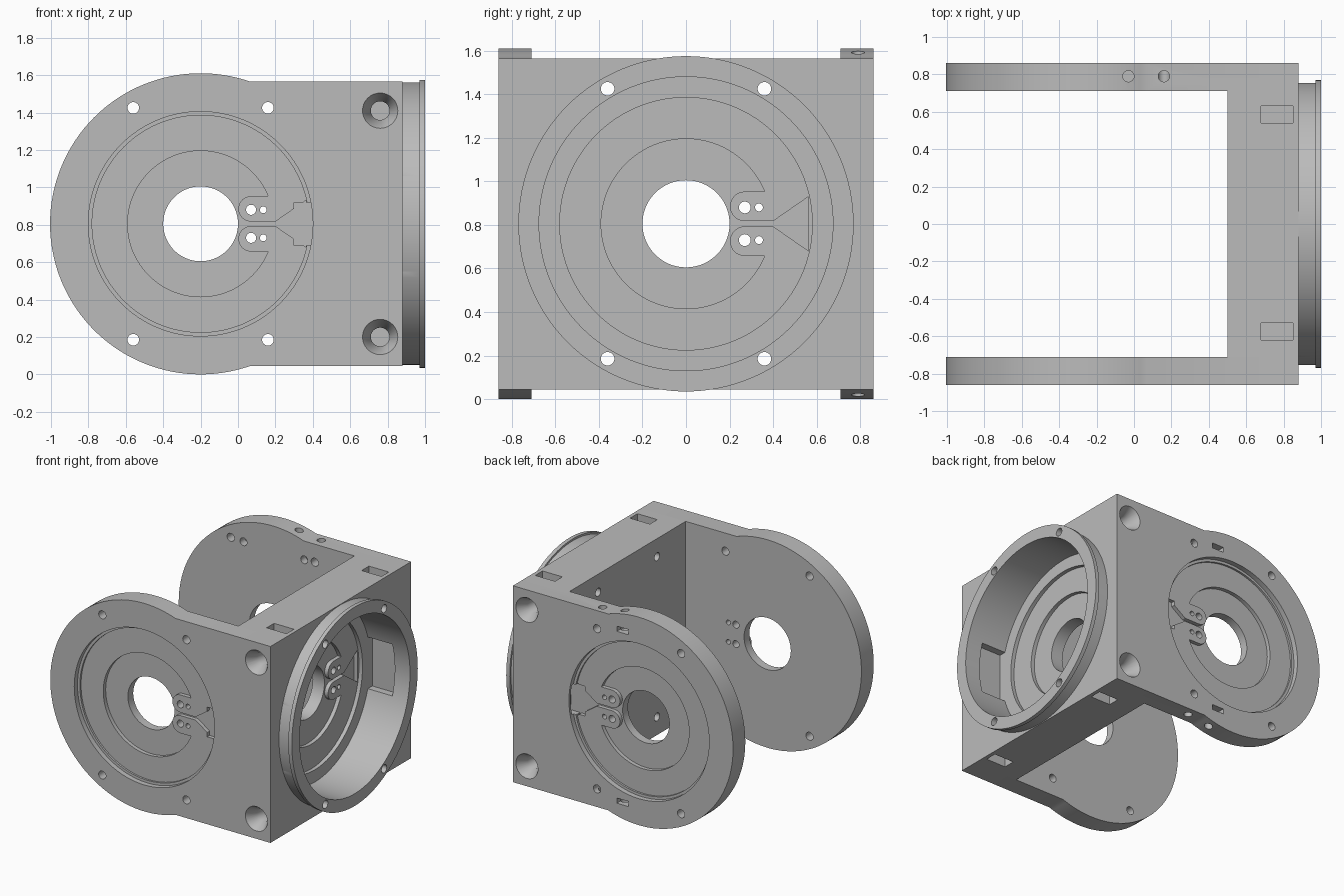
import bpy, bmesh, math
from mathutils import Matrix, Vector

old = bpy.data.objects.get("Cube")
if old:
    bpy.data.objects.remove(old, do_unlink=True)

grey = bpy.data.materials.new("plain_grey")
grey.use_nodes = True
colour = (0.5, 0.5, 0.5, 1)
grey.diffuse_color = colour
grey.node_tree.nodes["Principled BSDF"].inputs["Base Color"].default_value = colour

MID = 0.805      # height of all bore axes
ARM = 0.86       # outer face of the arms
WEB = 0.71       # inner face of the arms


def frame(origin, x, y, z):
    m = Matrix((x, y, z)).transposed().to_4x4()
    m.translation = Vector(origin)
    return m


def make(name, bm, place=Matrix()):
    bmesh.ops.transform(bm, matrix=place, verts=bm.verts)
    bmesh.ops.recalc_face_normals(bm, faces=bm.faces)
    mesh = bpy.data.meshes.new(name)
    bm.to_mesh(mesh)
    bm.free()
    mesh.materials.append(grey)
    ob = bpy.data.objects.new(name, mesh)
    bpy.context.collection.objects.link(ob)
    return ob


def box(lo, hi, place=Matrix(), name="cutter"):
    bm = bmesh.new()
    bmesh.ops.create_cube(bm, size=1)
    for v in bm.verts:
        v.co = [hi[i] if v.co[i] > 0 else lo[i] for i in range(3)]
    return make(name, bm, place)


def rod(u, v, r, w0, w1, place=Matrix(), r_top=None, name="cutter"):
    """Cylinder or cone along local z from w0 to w1."""
    bm = bmesh.new()
    bmesh.ops.create_cone(bm, cap_ends=True, segments=128 if r > 0.15 else 32,
                          radius1=r, radius2=r if r_top is None else r_top, depth=w1 - w0)
    bmesh.ops.translate(bm, vec=(u, v, (w0 + w1) / 2), verts=bm.verts)
    return make(name, bm, place)


def prism(points, w0, w1, place):
    bm = bmesh.new()
    face = bm.faces.new([bm.verts.new((u, v, w0)) for u, v in points])
    top = bmesh.ops.extrude_face_region(bm, geom=[face])["geom"]
    bmesh.ops.translate(bm, vec=(0, 0, w1 - w0),
                        verts=[g for g in top if isinstance(g, bmesh.types.BMVert)])
    return make("cutter", bm, place)


def combine(target, tool, operation="DIFFERENCE", keep=False):
    mod = target.modifiers.new("combine", "BOOLEAN")
    mod.object, mod.operation, mod.solver = tool, operation, "EXACT"
    bpy.context.view_layer.objects.active = target
    bpy.ops.object.modifier_apply(modifier=mod.name)
    if not keep:
        bpy.data.objects.remove(tool, do_unlink=True)


def recess(target, place, lip, depths, thick):
    """Stepped circular seat with a centre hole, wire tabs and bolt holes."""
    out = 0.05
    d0, d1, d2 = depths
    combine(target, rod(0, 0, lip, -d0, out, place))
    combine(target, rod(0, 0, 0.58, -d1, out, place))
    # lower inner floor, leaving two rounded tabs standing
    floor = rod(0, 0, 0.39, -d2, out, place)
    for s in (-1, 1):
        tab = rod(0.27, s * 0.08, 0.068, -thick, 2 * out, place)
        v0, v1 = sorted((s * 0.012, s * 0.148))
        combine(floor, tab)
        combine(floor, box((0.27, v0, -thick), (0.5, v1, 2 * out), place))
    combine(target, floor)
    # flared wire groove
    half = [(0.18, 0.012), (0.4, 0.012), (0.563, 0.125)]
    combine(target, prism(half + [(u, -v) for u, v in reversed(half)], -d2, out, place))
    through = [(0, 0, 0.2)]
    for s in (-1, 1):
        through += [(0.27, s * 0.075, 0.027), (0.335, s * 0.075, 0.018)]
        through += [(t * 0.36, s * 0.62, 0.031) for t in (-1, 1)]
    for u, v, r in through:
        combine(target, rod(u, v, r, -thick - out, out, place))


def arm(name, place):
    plate = rod(0, 0, MID, -0.15, 0, place, name=name)
    combine(plate, box((0, -0.76, -0.15), (1.08, 0.76, 0), place), "UNION")
    return plate


X, Y, Z = (Vector(a) for a in ((1, 0, 0), (0, 1, 0), (0, 0, 1)))
front = frame((-0.2, -ARM, MID), X, Z, -Y)
back = frame((-0.2, ARM, MID), X, -Z, Y)
side = frame((1, 0, MID), Y, Z, X)

# Solid bodies: removable front arm, and block with back arm and collar
front_arm = arm("front_arm", front)
main_frame = arm("main_frame", back)
combine(main_frame, box((0.5, -WEB, MID - 0.76), (0.88, 0.75, MID + 0.76)), "UNION")
combine(main_frame, rod(0, 0, 0.755, -0.2, -0.01, side), "UNION")
combine(main_frame, rod(0, 0, 0.77, -0.03, 0, side), "UNION")

# Seats in both arms, and the deep side bore
for plate, place in ((front_arm, front), (main_frame, back)):
    recess(plate, place, 0.6, (0.04, 0.055, 0.085), 0.15)
    combine(plate, box((0.5, -0.115, -0.085), (0.64, 0.115, -0.02), place))
recess(main_frame, side, 0.675, (0.34, 0.37, 0.4), 0.5)
for s in (-1, 1):
    u0, u1 = sorted((s * 0.55, s * 0.7))
    combine(main_frame, box((u0, -0.2, -0.34), (u1, 0.2, -0.13), side))

# Countersunk corner screws and their nut pockets
for s in (-1, 1):
    for place in (front, back):
        cone = rod(0.96, s * 0.605, 0.05, -0.08, 0.001, place, r_top=0.095)
        shaft = rod(0.96, s * 0.605, 0.05, -0.4, 0.03, place)
        for cutter in (cone, shaft):
            combine(front_arm, cutter, keep=True)
            combine(main_frame, cutter)
    for y in (-0.575, 0.585):
        z0, z1 = sorted((MID + s * 0.5, MID + s * 0.8))
        combine(main_frame, box((0.68, y - 0.045, z0), (0.85, y + 0.045, z1)))

# Edge screw holes, nut slots and blind inner holes of the back arm
for s in (-1, 1):
    z0, z1 = sorted((MID + s * 0.63, MID + s * 0.85))
    for x in (-0.03, 0.16):
        combine(main_frame, rod(x, 0.79, 0.03, z0, z1))
    z = MID + s * 0.665
    combine(main_frame, box((-0.11, 0.76, z - 0.02), (-0.01, 0.9, z + 0.02)))
    for u in (-0.25, 0.27):
        combine(main_frame, rod(u, s * 0.615, 0.03, -0.2, -0.09, back))

# Smooth round walls with crisp edges
for ob in (front_arm, main_frame):
    bpy.ops.object.select_all(action="DESELECT")
    ob.select_set(True)
    bpy.context.view_layer.objects.active = ob
    bpy.ops.object.shade_smooth_by_angle(angle=math.radians(30))
